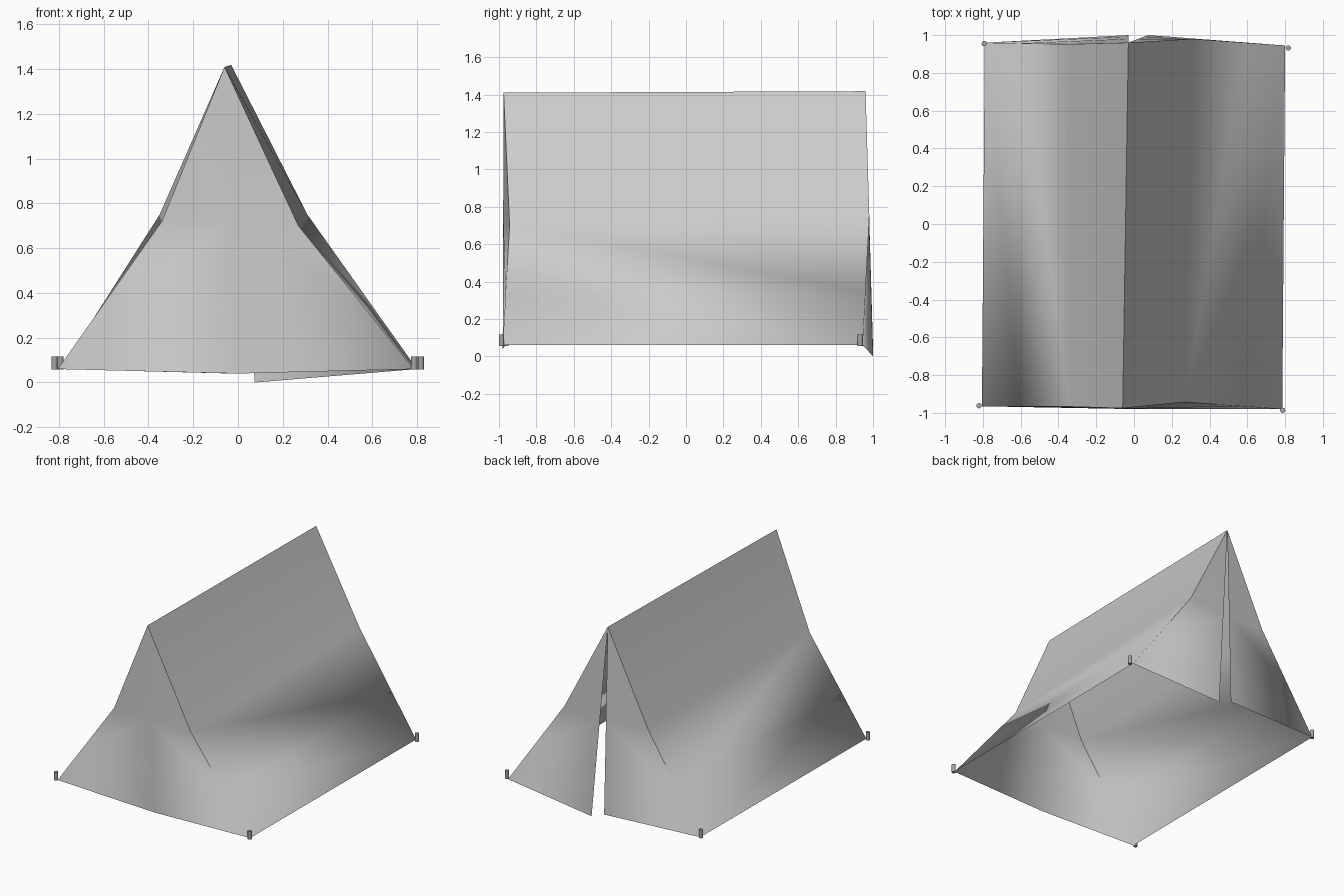
import bpy, bmesh
from mathutils import Vector

cube = bpy.data.objects.get("Cube")
if cube:
    bpy.data.objects.remove(cube, do_unlink=True)


def material(name, value):
    mat = bpy.data.materials.new(name)
    mat.use_nodes = True
    colour = (value, value, value, 1)
    mat.diffuse_color = colour
    mat.node_tree.nodes["Principled BSDF"].inputs["Base Color"].default_value = colour
    return mat


def finish(name, bm, mat):
    mesh = bpy.data.meshes.new(name)
    bm.to_mesh(mesh)
    bm.free()
    mesh.materials.append(mat)
    obj = bpy.data.objects.new(name, mesh)
    bpy.context.collection.objects.link(obj)
    return obj


canvas = material("grey canvas", 0.6)
metal = material("peg grey", 0.38)

# Slope edges, each listed as peak, bend and ground corner
front_peak, back_peak = (-0.06, -0.975, 1.41), (-0.03, 0.96, 1.418)
edges = {
    ("front", "left"): (front_peak, (0.27, -0.943, 0.70), (0.785, -0.98, 0.06)),
    ("front", "right"): (front_peak, (-0.34, -0.967, 0.72), (-0.805, -0.965, 0.06)),
    ("back", "left"): (back_peak, (0.31, 0.98, 0.75), (0.80, 0.945, 0.06)),
    ("back", "right"): (back_peak, (-0.35, 0.952, 0.75), (-0.79, 0.96, 0.06)),
}
# Inner edges of the end panels: closed front, slit back
inner_feet = {
    ("front", "left"): (0.0, -0.98, 0.04),
    ("front", "right"): (0.0, -0.98, 0.04),
    ("back", "left"): (0.075, 1.0, 0.0),
    ("back", "right"): (-0.028, 1.0, 0.04),
}

bm = bmesh.new()
verts = {}


def vert(co):
    key = tuple(round(c, 4) for c in co)
    if key not in verts:
        verts[key] = bm.verts.new(key)
    return verts[key]


def face(points, outward):
    f = bm.faces.new([vert(p) for p in points])
    f.normal_update()
    if f.normal.dot(Vector(outward)) < 0:
        f.normal_flip()
    f.smooth = True


def column(peak, bend, foot):
    # Adds a point below the bend, where the crease softens
    return [Vector(peak), Vector(bend), Vector(bend).lerp(Vector(foot), 0.58), Vector(foot)]


outer = {key: column(*pts) for key, pts in edges.items()}

# Roof slopes
for side, x in (("left", 1), ("right", -1)):
    front, back = outer["front", side], outer["back", side]
    for i in range(3):
        face((front[i], front[i + 1], back[i + 1], back[i]), (x, 0, 0.5))

# End panels
for (end, side), rim in outer.items():
    peak, foot = rim[0], Vector(inner_feet[end, side])
    inner = column(peak, peak.lerp(foot, 0.5), foot)
    out = (0, -1 if end == "front" else 1, 0)
    face((peak, inner[1], rim[1]), out)
    for i in (1, 2):
        face((inner[i], inner[i + 1], rim[i + 1], rim[i]), out)

# Sharp ridge and upper corner creases
bm.edges.ensure_lookup_table()
sharp_pairs = [(Vector(front_peak), Vector(back_peak))]
for rim in outer.values():
    sharp_pairs += [(rim[0], rim[1]), (rim[1], rim[2])]
for a, b in sharp_pairs:
    edge = bm.edges.get((vert(a), vert(b)))
    if edge:
        edge.smooth = False
finish("tent_canvas", bm, canvas)

# Corner pegs
pegs = {
    "front_left_peg": (0.787, -0.986),
    "front_right_peg": (-0.82, -0.962),
    "back_left_peg": (0.817, 0.932),
    "back_right_peg": (-0.793, 0.955),
}
for name, (x, y) in pegs.items():
    bm = bmesh.new()
    bmesh.ops.create_cone(bm, cap_ends=True, segments=12, radius1=0.014,
                          radius2=0.014, depth=0.06)
    for f in bm.faces:
        f.smooth = len(f.verts) == 4
    for e in bm.edges:
        e.smooth = all(f.smooth for f in e.link_faces)
    peg = finish(name, bm, metal)
    peg.location = (x, y, 0.087)
